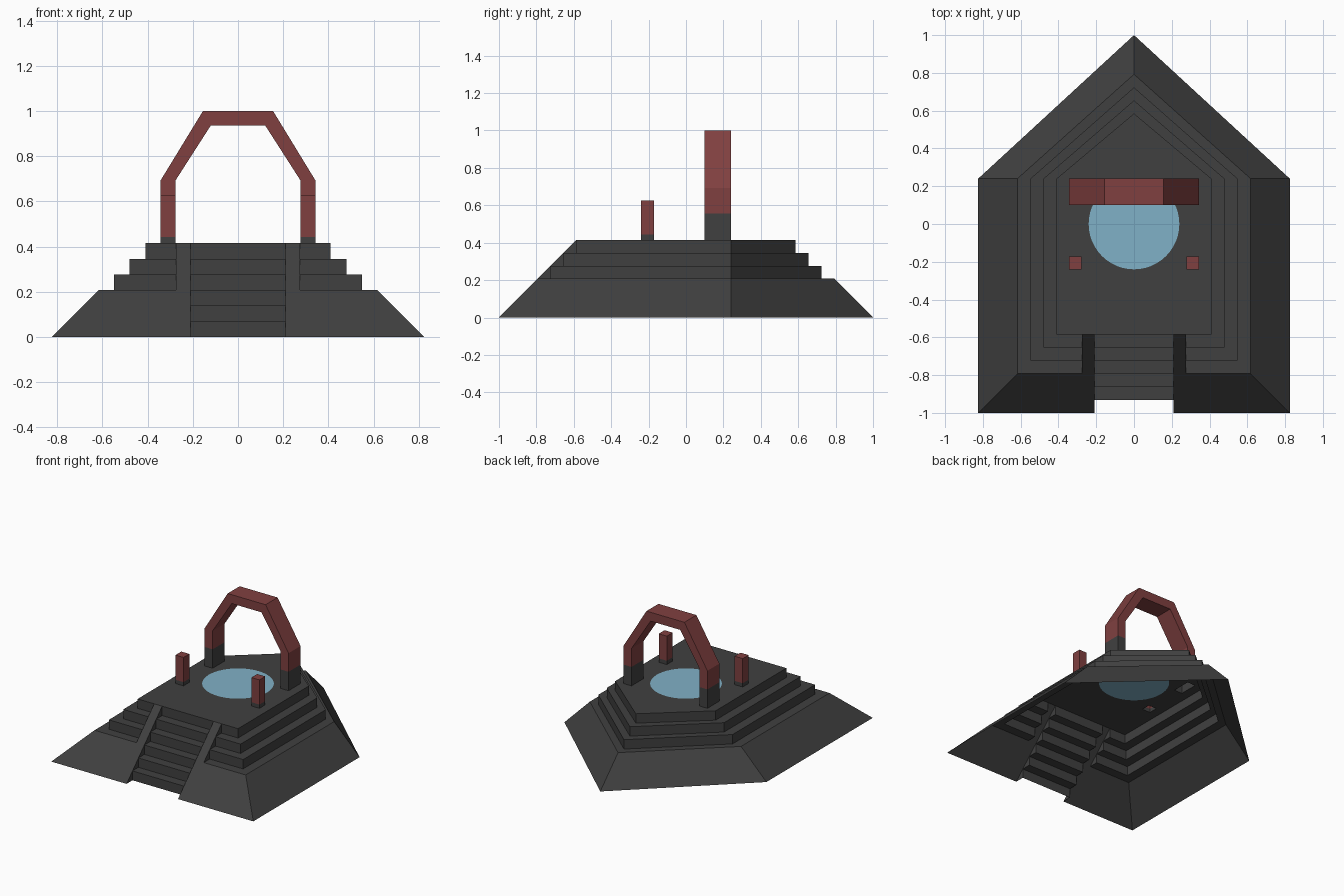
import bpy, bmesh, math
from mathutils import Vector

if "Cube" in bpy.data.objects:
    bpy.data.objects.remove(bpy.data.objects["Cube"])

S = 0.415 / 6          # one step: rise and run
TOP = 6 * S            # platform height
IN, OUT = 0.21, 0.275  # inner and outer x of the stair ramps


def material(name, rgb):
    m = bpy.data.materials.new(name)
    m.diffuse_color = (*rgb, 1)
    m.use_nodes = True
    m.node_tree.nodes["Principled BSDF"].inputs["Base Color"].default_value = m.diffuse_color
    return m


STONE = material("dark stone", (0.051, 0.051, 0.051))
RED = material("dull red", (0.216, 0.051, 0.051))
WATER = material("pale blue water", (0.216, 0.44, 0.57))


def finish(bm, name, mats):
    me = bpy.data.meshes.new(name)
    bm.to_mesh(me)
    bm.free()
    for m in mats:
        me.materials.append(m)
    ob = bpy.data.objects.new(name, me)
    bpy.context.collection.objects.link(ob)
    return ob


def face(bm, pts, out):
    """Add a face whose normal points along the direction out."""
    f = bm.faces.new([bm.verts.new(p) for p in pts])
    f.normal_update()
    if f.normal.dot(Vector(out)) < 0:
        f.normal_flip()
    return f


def ring(k, z):
    """Five-sided outline moved in by k steps, open at the stairs."""
    w, d = 0.825 - S * k, 1 - S * k
    return [(OUT, -d, z), (w, -d, z), (w, 0.24, z), (0, d, z),
            (-w, 0.24, z), (-w, -d, z), (-OUT, -d, z)]


def rect(x0, x1, y0, y1, z):
    return [(x0, y0, z), (x1, y0, z), (x1, y1, z), (x0, y1, z)]


circle = [(0.24 * math.cos(a), 0.24 * math.sin(a), TOP)
          for a in (2 * math.pi * i / 48 for i in range(48))]

# Sloped base and stepped tiers (open shell)
bm = bmesh.new()
levels = [(0, 0), (3, 3)]
for k in (4, 5, 6):
    levels += [(k, k - 1), (k, k)]
rings = [ring(k, z * S) for k, z in levels]
for lo, hi in zip(rings, rings[1:]):
    for i in range(6):
        mid = (Vector(lo[i]) + Vector(lo[i + 1])) / 2
        face(bm, [lo[i], lo[i + 1], hi[i + 1], hi[i]], (mid.x, mid.y, 3))  \
            if lo[0][2] == hi[0][2] else \
            face(bm, [lo[i], lo[i + 1], hi[i + 1], hi[i]], (mid.x, mid.y, 0))
finish(bm, "stepped_base", [STONE])

# Platform top with openings for the pool, the arch feet and the posts
bm = bmesh.new()
r = ring(6, TOP)
loops = [r[1:6], circle]
for x0, x1 in ((0.277, 0.343), (-0.343, -0.277)):
    loops += [rect(x0, x1, 0.10, 0.24, TOP), rect(x0, x1, -0.24, -0.172, TOP)]
edges = []
for pts in loops:
    vs = [bm.verts.new(p) for p in pts]
    edges += [bm.edges.new((vs[i - 1], vs[i])) for i in range(len(vs))]
bmesh.ops.triangle_fill(bm, use_beauty=True, use_dissolve=False,
                        edges=edges, normal=(0, 0, 1))
for f in bm.faces:
    f.normal_update()
    if f.normal.z < 0:
        f.normal_flip()
finish(bm, "platform_top", [STONE])

# Pool surface
bm = bmesh.new()
face(bm, circle, (0, 0, 1))
finish(bm, "pool", [WATER])

# Stairs
bm = bmesh.new()
for i in range(6):
    y, z = -1 + S * (i + 1), S * (i + 1)
    face(bm, [(-IN, y, z - S), (IN, y, z - S), (IN, y, z), (-IN, y, z)], (0, -1, 0))
    if i < 5:
        face(bm, rect(-IN, IN, y, y + S, z), (0, 0, 1))
finish(bm, "stairs", [STONE])

# Ramps beside the stairs, with their small triangular side walls
bm = bmesh.new()
for s in (-1, 1):
    face(bm, [(s * IN, -1, 0), (s * OUT, -1, 0),
              (s * OUT, -1 + TOP, TOP), (s * IN, -1 + TOP, TOP)], (0, -1, 1))
    for i in range(6):
        y, z = -1 + S * i, S * i
        for x, d, first in ((IN, -s, 0), (OUT, s, 3)):
            if i >= first:
                face(bm, [(s * x, y, z), (s * x, y + S, z), (s * x, y + S, z + S)],
                     (d, 0, 0))
finish(bm, "stair_ramps", [STONE])


def colour_feet(bm, z):
    for f in bm.faces:
        f.material_index = 0 if f.calc_center_median().z < z else 1


# Two short posts with stone feet
for s, side in ((-1, "left"), (1, "right")):
    bm = bmesh.new()
    cols = [[bm.verts.new(p) for p in rect(0.277 * s, 0.343 * s, -0.24, -0.172, z)]
            for z in (TOP, 0.443, 0.625)]
    for a, b in zip(cols, cols[1:]):
        for i in range(4):
            bm.faces.new((a[i - 1], a[i], b[i], b[i - 1]))
    bm.faces.new(cols[-1])
    bmesh.ops.recalc_face_normals(bm, faces=bm.faces)
    colour_feet(bm, 0.443)
    finish(bm, side + "_post", [STONE, RED])

# Arch: outer and inner outline of the right half, mirrored
bm = bmesh.new()
outer = [(0.343, TOP), (0.343, 0.555), (0.343, 0.692), (0.155, 1.0)]
inner = [(0.277, TOP), (0.277, 0.555), (0.277, 0.692), (0.121, 0.935)]
sections = []
for o, n in zip(outer, inner):
    sections.append([(o[0], 0.10, o[1]), (o[0], 0.24, o[1]),
                     (n[0], 0.24, n[1]), (n[0], 0.10, n[1])])
sections += [[(-x, y, z) for x, y, z in sec] for sec in reversed(sections)]
sections = [[bm.verts.new(p) for p in sec] for sec in sections]
for a, b in zip(sections, sections[1:]):
    for i in range(4):
        bm.faces.new((a[i - 1], a[i], b[i], b[i - 1]))
bmesh.ops.recalc_face_normals(bm, faces=bm.faces)
colour_feet(bm, 0.555)
finish(bm, "arch", [STONE, RED])
